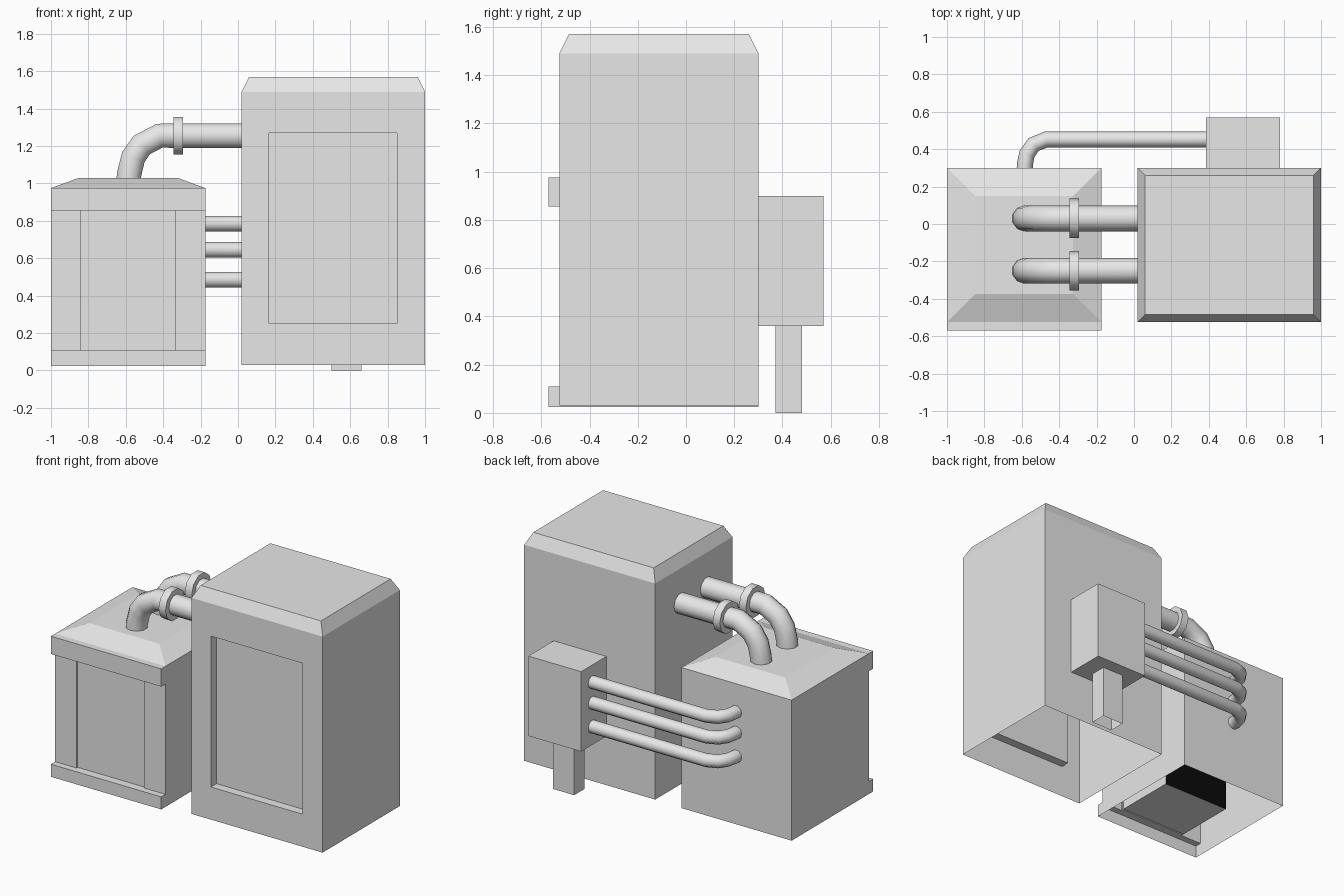
import bpy
import bmesh
from math import pi
from mathutils import Vector

cube = bpy.data.objects.get("Cube")
if cube:
    bpy.data.objects.remove(cube, do_unlink=True)


def material(name, value):
    mat = bpy.data.materials.new(name)
    colour = (value, value, value, 1)
    mat.diffuse_color = colour
    mat.use_nodes = True
    mat.node_tree.nodes["Principled BSDF"].inputs["Base Color"].default_value = colour
    return mat


GREY = material("light grey", 0.8)
BLACK = material("black", 0.003)


def add_object(name, bm):
    mesh = bpy.data.meshes.new(name)
    bm.to_mesh(mesh)
    bm.free()
    mesh.materials.append(GREY)
    obj = bpy.data.objects.new(name, mesh)
    bpy.context.collection.objects.link(obj)
    return obj


def add_face(bm, verts):
    """Add a face unless it has no area."""
    face = bm.faces.new(verts)
    if face.calc_area() < 1e-6:
        bm.faces.remove(face)
        return None
    return face


def loft(bm, rings, bottom=False):
    """Stack rectangles (x0, x1, y0, y1, z); returns the front faces."""
    loops = []
    for x0, x1, y0, y1, z in rings:
        corners = ((x0, y0), (x1, y0), (x1, y1), (x0, y1))
        loops.append([bm.verts.new((x, y, z)) for x, y in corners])
    fronts = []
    for low, high in zip(loops, loops[1:]):
        for i in range(4):
            j = (i + 1) % 4
            face = add_face(bm, (low[i], low[j], high[j], high[i]))
            if i == 0:
                fronts.append(face)
    add_face(bm, loops[-1])
    if bottom:
        add_face(bm, loops[0][::-1])
    return fronts


def recess(bm, face, x0, x1, z0, z1, depth):
    """Replace a front face by a frame around a sunken panel."""
    outer = list(face.verts)
    y = outer[0].co.y
    bm.faces.remove(face)
    corners = ((x0, z0), (x1, z0), (x1, z1), (x0, z1))
    inner = [bm.verts.new((x, y, z)) for x, z in corners]
    sunk = [bm.verts.new((x, y + depth, z)) for x, z in corners]
    for a, b in ((outer, inner), (inner, sunk)):
        for i in range(4):
            j = (i + 1) % 4
            add_face(bm, (a[i], a[j], b[j], b[i]))
    add_face(bm, sunk)


def box(name, x0, x1, y0, y1, z0, z1, bottom=True):
    bm = bmesh.new()
    loft(bm, [(x0, x1, y0, y1, z0), (x0, x1, y0, y1, z1)], bottom)
    return add_object(name, bm)


def pipe(name, points, radius):
    curve = bpy.data.curves.new(name, "CURVE")
    curve.dimensions = "3D"
    curve.bevel_depth = radius
    curve.bevel_resolution = 3
    curve.use_fill_caps = True
    spline = curve.splines.new("POLY")
    spline.points.add(len(points) - 1)
    for p, co in zip(spline.points, points):
        p.co = (*co, 1)
    curve.materials.append(GREY)
    obj = bpy.data.objects.new(name, curve)
    bpy.context.collection.objects.link(obj)
    bpy.ops.object.select_all(action="DESELECT")
    obj.select_set(True)
    bpy.context.view_layer.objects.active = obj
    bpy.ops.object.convert(target="MESH")
    bpy.ops.object.shade_smooth_by_angle(angle=pi / 4)


BACK, FRONT, BAND = 0.30, -0.525, -0.57

# Tall cabinet: open underneath, chamfered top, sunken front panel
bm = bmesh.new()
fronts = loft(bm, [(0.02, 1, FRONT, BACK, 0.03), (0.02, 1, FRONT, BACK, 1.49),
                   (0.06, 0.96, FRONT + 0.04, BACK - 0.04, 1.57)])
recess(bm, fronts[0], 0.165, 0.85, 0.25, 1.27, 0.06)
add_object("tall_cabinet", bm)

# Low cabinet: open underneath, two front bands, hipped roof
bm = bmesh.new()
left, right = -1, -0.175
levels = ((BAND, 0.025), (BAND, 0.11), (FRONT, 0.11), (FRONT, 0.855),
          (BAND, 0.855), (BAND, 0.975), (FRONT, 0.975))
rings = [(left, right, y, BACK, z) for y, z in levels]
rings.append((left + 0.15, right - 0.15, FRONT + 0.15, BACK - 0.15, 1.03))
fronts = loft(bm, rings)
recess(bm, fronts[2], -0.84, -0.335, 0.11, 0.855, 0.012)
add_object("low_cabinet", bm)

# Core block behind the low cabinet's panel, with a black back
core = box("inner_core", -0.84, -0.335, -0.505, -0.08, 0.11, 0.855)
core.data.materials.append(BLACK)
for poly in core.data.polygons:
    poly.material_index = int(poly.normal.y > 0.9)

# Rear junction box and its hollow leg
box("junction_box", 0.385, 0.78, BACK, 0.57, 0.36, 0.90)
box("junction_leg", 0.50, 0.66, 0.37, 0.48, 0, 0.36, bottom=False)

# Two large elbow pipes with flanges
for side, y in (("front", -0.25), ("rear", 0.03)):
    path = ((-0.585, 1.0), (-0.582, 1.05), (-0.56, 1.14), (-0.515, 1.205),
            (-0.42, 1.255), (-0.3, 1.255), (0.03, 1.255))
    pipe(side + "_large_pipe", [(x, y, z) for x, z in path], 0.069)
    pipe(side + "_flange", [(-0.346, y, 1.255), (-0.294, y, 1.255)], 0.105)

# Three thin pipes behind the cabinets
for name, z in (("upper", 0.785), ("middle", 0.645), ("lower", 0.485)):
    path = ((-0.585, 0.28), (-0.583, 0.32), (-0.572, 0.375), (-0.537, 0.425),
            (-0.47, 0.452), (0.39, 0.452))
    pipe(name + "_thin_pipe", [(x, y, z) for x, y in path], 0.043)
